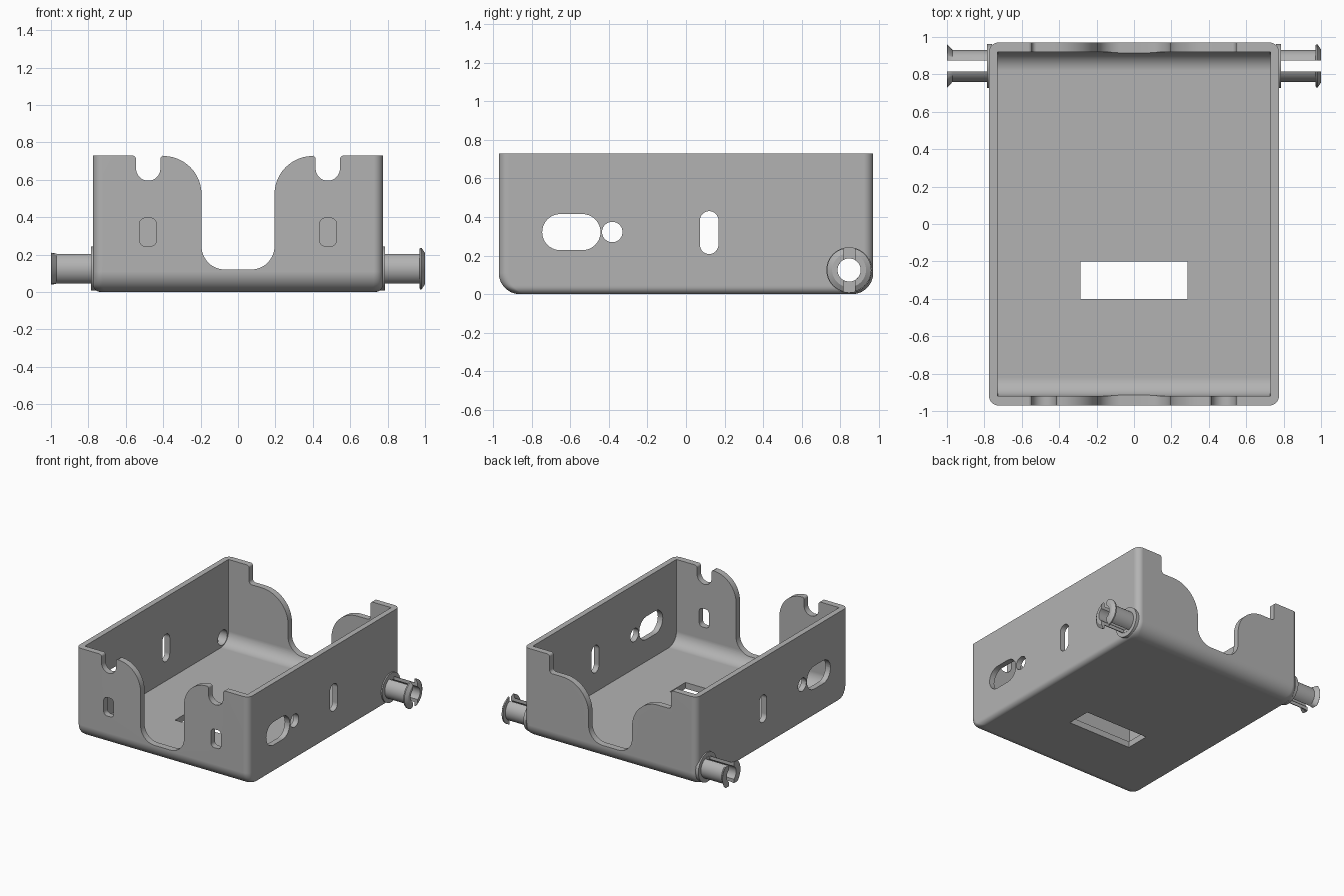
import bpy, bmesh, math

if "Cube" in bpy.data.objects:
    bpy.data.objects.remove(bpy.data.objects["Cube"])

grey = bpy.data.materials.new("plain grey")
grey.use_nodes = True
grey.diffuse_color = (0.45, 0.45, 0.45, 1)
grey.node_tree.nodes["Principled BSDF"].inputs["Base Color"].default_value = (0.45, 0.45, 0.45, 1)


def make(name, bm):
    bmesh.ops.recalc_face_normals(bm, faces=bm.faces)
    mesh = bpy.data.meshes.new(name)
    bm.to_mesh(mesh)
    bm.free()
    mesh.materials.append(grey)
    obj = bpy.data.objects.new(name, mesh)
    bpy.context.collection.objects.link(obj)
    return obj


def arc(cu, cv, r, start, end, n=12):
    angles = [math.radians(start + (end - start) * i / n) for i in range(n + 1)]
    return [(cu + r * math.cos(a), cv + r * math.sin(a)) for a in angles]


def rounded(u0, u1, v0, v1, r, n=10):
    return (arc(u1 - r, v0 + r, r, -90, 0, n) + arc(u1 - r, v1 - r, r, 0, 90, n)
            + arc(u0 + r, v1 - r, r, 90, 180, n) + arc(u0 + r, v0 + r, r, 180, 270, n))


def loft(name, rings, close=False):
    """Skin rings of points; cap the ends, or join the last ring to the first."""
    bm = bmesh.new()
    loops = [[bm.verts.new(p) for p in ring] for ring in rings]
    pairs = list(zip(loops, loops[1:]))
    if close:
        pairs.append((loops[-1], loops[0]))
    else:
        bm.faces.new(loops[0])
        bm.faces.new(loops[-1])
    for a, b in pairs:
        for i in range(len(a)):
            j = (i + 1) % len(a)
            bm.faces.new((a[i], a[j], b[j], b[i]))
    bmesh.ops.remove_doubles(bm, verts=bm.verts, dist=1e-5)
    return make(name, bm)


def prism(pts, axis, a, b):
    place = {"X": lambda u, v, w: (w, u, v),
             "Y": lambda u, v, w: (u, w, v),
             "Z": lambda u, v, w: (u, v, w)}[axis]
    return loft("cutter", [[place(u, v, w) for u, v in pts] for w in (a, b)])


def cut(obj, cutters):
    for cutter in cutters:
        cutter.hide_render = True
        mod = obj.modifiers.new("cut", "BOOLEAN")
        mod.operation, mod.solver, mod.object = "DIFFERENCE", "EXACT", cutter
    graph = bpy.context.evaluated_depsgraph_get()
    mesh = bpy.data.meshes.new_from_object(obj.evaluated_get(graph))
    obj.modifiers.clear()
    obj.data = mesh
    for cutter in cutters:
        bpy.data.objects.remove(cutter)


def smooth(obj):
    bpy.ops.object.select_all(action="DESELECT")
    obj.select_set(True)
    bpy.context.view_layer.objects.active = obj
    bpy.ops.object.shade_smooth_by_angle(angle=math.radians(32))
    mod = obj.modifiers.new("weighted normals", "WEIGHTED_NORMAL")
    mod.keep_sharp = True


def tub(name, hx, hy, z0, z1, corner, rx, ry):
    """Box with rounded corners and separate bottom radii for sides and ends."""
    rings = []
    steps = 14
    for i in range(steps + 1):
        h = ry * (1 - math.cos(math.pi / 2 * i / steps))
        inset = [r - math.sqrt(max(0, r * r - (r - h) ** 2)) if h < r else 0 for r in (rx, ry)]
        x, y = hx - inset[0], hy - inset[1]
        rings.append([(u, v, z0 + h) for u, v in rounded(-x, x, -y, y, corner, 8)])
    rings.append([(x, y, z1) for x, y, _ in rings[-1]])
    return loft(name, rings)


def mirrored(half):
    return half + [(-u, v) for u, v in reversed(half)]


# Tray shell
TOP = 0.73
AXLE_Y, AXLE_Z, BORE = 0.845, 0.125, 0.06
tray = tub("tray", 0.775, 0.97, 0, TOP, 0.05, 0.04, 0.11)
cutters = [tub("cutter", 0.73, 0.92, 0.05, 0.9, 0.004, 0.001, 0.1)]

# Front opening with high rounded shoulders
base = arc(0.07, 0.245, 0.125, -90, 0)
front = base + arc(0.4, 0.522, 0.205, 180, 90, 20) + [(0.4, 0.9)]
cutters.append(prism(mirrored(front), "Y", -1.1, -0.8))

# Front notches and small windows
for side in (-1, 1):
    notch = (arc(0.48, 0.66, 0.065, 180, 360, 20) + arc(0.565, 0.71, 0.02, 180, 90, 6)
             + [(0.565, 0.9), (0.395, 0.9)] + arc(0.395, 0.71, 0.02, 90, 0, 6))
    window = rounded(0.437, 0.526, 0.245, 0.395, 0.03)
    for shape in (notch, window):
        cutters.append(prism([(side * u, v) for u, v in shape], "Y", -1.1, -0.8))

# Back opening with lower, stepped shoulders
back = (base + arc(0.43, 0.345, 0.235, 180, 90, 20) + arc(0.52, 0.605, 0.025, -90, 0, 6)
        + arc(0.565, 0.71, 0.02, 180, 90, 6) + [(0.565, 0.9)])
cutters.append(prism(mirrored(back), "Y", 0.8, 1.1))

# Side slots, side holes, axle bores and floor window
side_shapes = [rounded(-0.745, -0.443, 0.228, 0.415, 0.0934),
               rounded(0.072, 0.168, 0.208, 0.43, 0.0479),
               arc(-0.382, 0.322, 0.053, 0, 350, 35),
               arc(AXLE_Y, AXLE_Z, BORE, 0, 350, 35)]
for side in (-1, 1):
    for shape in side_shapes:
        cutters.append(prism(shape, "X", side * 0.7, side * 0.9))
cutters.append(prism([(-0.285, -0.4), (0.285, -0.4), (0.285, -0.2), (-0.285, -0.2)], "Z", -0.1, 0.2))
cut(tray, cutters)
smooth(tray)


# Split hollow pegs with a collar and a tapered lip
def peg(name, side, lip, lip_height):
    profile = [(0.76, BORE), (0.76, 0.118), (0.785, 0.118), (0.785, 0.085),
               (0.97, 0.085)] + lip + [(1, BORE)]
    rings = []
    for x, r in profile:
        limit = lip_height if x > 0.96 else r
        rings.append([(side * x, AXLE_Y + u, AXLE_Z + max(-limit, min(limit, v)))
                      for u, v in arc(0, 0, r, 0, 352.5, 47)])
    obj = loft(name, rings, close=True)
    slot = [(AXLE_Y - 0.03, -0.2), (AXLE_Y + 0.03, -0.2), (AXLE_Y + 0.03, 0.5), (AXLE_Y - 0.03, 0.5)]
    cut(obj, [prism(slot, "X", side * 0.786, side * 1.1)])
    smooth(obj)


peg("left_peg", 1, [(0.972, 0.115), (0.982, 0.115), (1, 0.088)], 0.2)
peg("right_peg", -1, [(0.998, 0.115), (1, 0.115)], 0.085)
